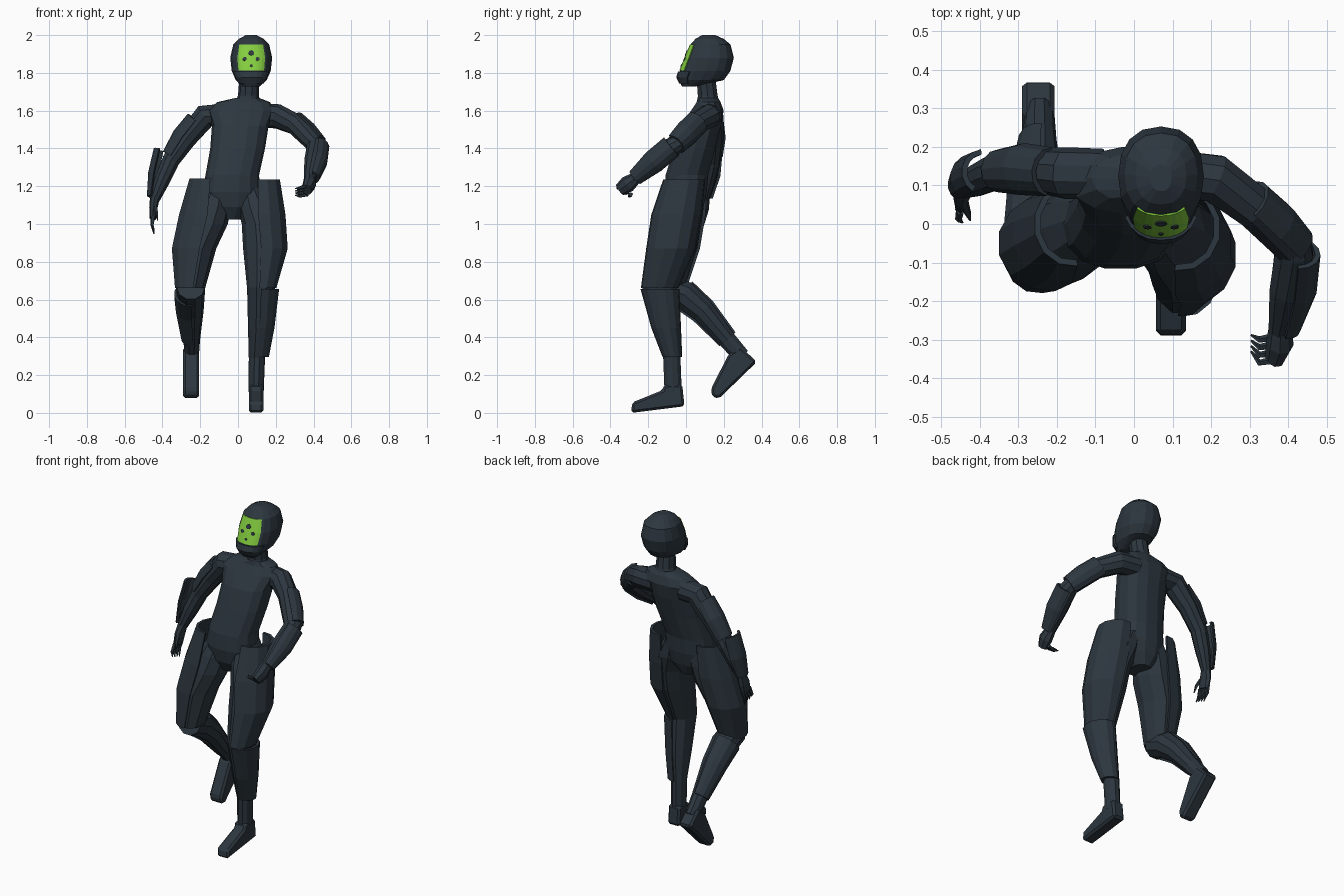
import bpy, bmesh, math
from mathutils import Vector, Matrix


def mat(name, col):
    m = bpy.data.materials.new(name)
    m.diffuse_color = (*col, 1)
    return m


DARK = mat("dark slate suit", (0.026, 0.038, 0.050))
GREEN = mat("lime visor", (0.23, 0.61, 0.05))


def finish(name, bm, m):
    bmesh.ops.recalc_face_normals(bm, faces=bm.faces)
    me = bpy.data.meshes.new(name)
    bm.to_mesh(me)
    bm.free()
    me.materials.append(m)
    ob = bpy.data.objects.new(name, me)
    bpy.context.collection.objects.link(ob)
    return ob


def loft(name, rings, out=(1, 0, 0), n=10, arc=None, thick=0.016, p=2.0, flat=False, m=DARK):
    """Skin through rings (x, y, z, radius outward, radius sideways).
    With arc (half angle in degrees) it makes a shell facing outward."""
    def pt(a, ru, rv):
        c, s = math.cos(a), math.sin(a)
        return (ru * math.copysign(abs(c) ** (2 / p), c), rv * math.copysign(abs(s) ** (2 / p), s))
    P = [Vector(r[:3]) for r in rings]
    bm = bmesh.new()
    loops = []
    for i, r in enumerate(rings):
        t = Vector((0, 0, 1)) if flat else P[min(i + 1, len(P) - 1)] - P[max(i - 1, 0)]
        t.normalize()
        u = Vector(out)
        u = (u - t * u.dot(t)).normalized()
        v = t.cross(u)
        ru, rv = r[3], r[-1]
        if arc:
            A = [math.radians(-arc + 2 * arc * k / n) for k in range(n + 1)]
            sec = [pt(a, ru, rv) for a in A] + [pt(a, ru - thick, rv - thick) for a in reversed(A)]
        else:
            sec = [pt(2 * math.pi * k / n, ru, rv) for k in range(n)]
        loops.append([bm.verts.new(P[i] + u * a + v * b) for a, b in sec])
    k = len(loops[0])
    for a, b in zip(loops, loops[1:]):
        for j in range(k):
            bm.faces.new((a[j], a[(j + 1) % k], b[(j + 1) % k], b[j]))
    bm.faces.new(loops[0])
    bm.faces.new(loops[-1])
    return finish(name, bm, m)


def foot(name, prof, x, w):
    """Side outline (y, z) extruded across x, with bevelled edges."""
    bm = bmesh.new()
    f = bm.faces.new([bm.verts.new((x - w, y, z)) for y, z in prof])
    g = bmesh.ops.extrude_face_region(bm, geom=[f])["geom"]
    bmesh.ops.translate(bm, vec=(2 * w, 0, 0), verts=[e for e in g if isinstance(e, bmesh.types.BMVert)])
    bmesh.ops.recalc_face_normals(bm, faces=bm.faces)
    bmesh.ops.bevel(bm, geom=bm.edges[:], offset=0.012, segments=1, affect='EDGES')
    finish(name, bm, DARK)


# torso and neck
loft("torso", [(-.035, 0, 1.025, .05, .07), (-.035, -.005, 1.09, .13, .1), (-.035, -.003, 1.17, .15, .115),
               (-.03, .005, 1.26, .142, .115),
               (-.002, .045, 1.4, .145, .112), (.012, .08, 1.52, .15, .108), (.015, .113, 1.6, .18, .088),
               (.03, .12, 1.645, .14, .065), (.05, .115, 1.668, .06, .055)], n=14, p=2.3, flat=True)
loft("neck", [(.05, .12, 1.62, .075, .065), (.055, .115, 1.68, .055, .055), (.06, .105, 1.78, .052, .052)], flat=True)

# helmet: front y, back y and half width per height
HX = .07
FRONT = (0, -1, 0)


def head_ring(z, y0, y1, w, d=0.0):
    return (HX, (y0 + y1) / 2, z, (y1 - y0) / 2 + d, w + d)


loft("helmet", [head_ring(1.728, -.02, .05, .045), head_ring(1.762, -.042, .2, .082),
                head_ring(1.81, -.032, .235, .103), head_ring(1.88, -.006, .253, .111),
                head_ring(1.95, .024, .236, .095), head_ring(1.98, .05, .2, .066),
                head_ring(2.0, .085, .155, .028)], FRONT, n=16, p=2.3, flat=True)
loft("visor", [head_ring(1.812, -.032, .235, .103, .003), head_ring(1.88, -.006, .253, .111, .003),
               head_ring(1.95, .024, .236, .095, .003)], FRONT, n=8, arc=37, thick=.006, p=2.3, flat=True, m=GREEN)
loft("chin_guard", [head_ring(1.745, -.03, .15, .07, .006), head_ring(1.775, -.046, .2, .088, .006),
                    head_ring(1.808, -.036, .225, .1, .006)], FRONT, n=8, arc=60, thick=.02, p=2.4, flat=True)

# small vent dots on the visor
for dx, z, r in ((0, 1.905, .015), (-.034, 1.873, .011), (.034, 1.873, .011), (0, 1.838, .007)):
    bm = bmesh.new()
    y = -.007 + (z - 1.88) * .4 + abs(dx) * .12
    M = Matrix.Translation((HX + dx, y, z)) @ Matrix.Rotation(math.radians(68), 4, 'X')
    bmesh.ops.create_cone(bm, cap_ends=True, segments=8, radius1=r, radius2=r, depth=.009, matrix=M)
    finish("visor_dot", bm, DARK)

# standing leg (+x)
loft("standing_thigh", [(.06, .01, 1.2, .06, .085), (.09, -.02, 1.1, .095, .115), (.125, -.055, 1.0, .105, .125),
                        (.135, -.085, .87, .108, .124), (.122, -.14, .66, .074, .095)], flat=True)
loft("standing_thigh_plate", [(.12, -.01, 1.235, .105, .112), (.125, -.05, 1.05, .13, .135),
                              (.14, -.08, .87, .127, .132), (.125, -.14, .66, .08, .1)], arc=98, n=7, flat=True)
loft("standing_calf", [(.122, -.14, .665, .074, .096), (.115, -.105, .45, .062, .075),
                       (.1, -.075, .29, .043, .048), (.096, -.068, .11, .04, .048)], flat=True)
loft("standing_calf_plate", [(.13, -.138, .655, .09, .103), (.12, -.105, .45, .075, .079),
                             (.105, -.072, .295, .06, .052)], arc=95, n=7, flat=True)
foot("standing_foot", [(-.29, 0), (-.285, .055), (-.125, .12), (-.115, .15), (-.02, .15), (-.008, .035)], .096, .039)

# raised leg (-x)
OUT = (-1, 0, 0)
loft("raised_thigh", [(-.11, .01, 1.2, .065, .085), (-.135, -.01, 1.1, .1, .11), (-.167, -.03, 1.0, .113, .118),
                      (-.222, -.055, .87, .107, .116), (-.25, -.09, .66, .076, .085)], OUT, flat=True)
loft("raised_thigh_plate", [(-.16, 0, 1.24, .1, .11), (-.18, -.025, 1.05, .136, .13),
                            (-.222, -.05, .87, .132, .125), (-.25, -.088, .66, .086, .092)],
     OUT, arc=98, n=7, flat=True)
loft("raised_calf", [(-.25, -.11, .665, .075, .07), (-.25, -.01, .625, .074, .078), (-.25, .09, .54, .068, .065),
                     (-.245, .22, .385, .044, .05), (-.245, .295, .30, .038, .045)], OUT)
loft("raised_calf_plate", [(-.25, -.02, .63, .09, .085), (-.25, .09, .54, .08, .074), (-.245, .22, .39, .055, .056)],
     OUT, arc=95, n=7)
foot("raised_foot", [(.225, .31), (.29, .35), (.375, .27), (.175, .076), (.14, .085), (.132, .125)], -.248, .042)


def hand(name, palm, out, fingers):
    loft(name + "_palm", palm, out, n=8)
    for f in fingers:
        loft(name + "_finger", [(*c, r) for c, r in zip(f, (.012, .009, .003))], (0.3, 0.2, 1), n=5)


# bent arm (+x)
loft("bent_upper_arm", [(.1, .13, 1.575, .065), (.21, .118, 1.57, .065), (.31, .045, 1.525, .058),
                        (.41, -.06, 1.42, .048)], (0, 0, 1))
loft("bent_upper_arm_plate", [(.295, .055, 1.535, .068), (.36, -.005, 1.475, .07), (.415, -.06, 1.42, .06)],
     (.8, .6, .2), arc=85, n=6, thick=.014)
loft("bent_forearm", [(.41, -.035, 1.435, .046), (.415, -.07, 1.41, .052), (.4, -.17, 1.33, .05),
                      (.378, -.28, 1.235, .03)], (0, 0, 1))
loft("bent_forearm_plate", [(.42, -.075, 1.41, .064), (.41, -.17, 1.33, .064), (.388, -.27, 1.245, .044)],
     (1, 0, .1), arc=80, n=6, thick=.014)
hand("bent_hand", [(.38, -.265, 1.245, .03, .032), (.378, -.31, 1.21, .036, .045), (.365, -.35, 1.18, .026, .034)],
     (1, 0, 0), [((.37, -.352 + .02 * k, 1.205 - .016 * k), (.325, -.36 + .02 * k, 1.19 - .014 * k),
                  (.303, -.33 + .014 * k, 1.188 - .012 * k)) for k in range(4)])

# hanging arm (-x)
loft("hanging_upper_arm", [(-.08, .13, 1.575, .065), (-.175, .132, 1.57, .067), (-.275, .142, 1.45, .056),
                           (-.36, .135, 1.33, .048)], (0, 1, 0))
loft("hanging_upper_arm_plate", [(-.215, .135, 1.545, .064), (-.285, .142, 1.455, .068), (-.35, .138, 1.355, .056)],
     (-1, .1, .6), arc=85, n=6, thick=.014)
loft("hanging_forearm", [(-.345, .137, 1.36, .046), (-.362, .133, 1.32, .048), (-.402, .115, 1.23, .043),
                         (-.442, .095, 1.13, .029)], (0, 1, 0))
loft("hanging_forearm_plate", [(-.388, .135, 1.39, .06), (-.415, .12, 1.26, .063), (-.442, .1, 1.14, .042)],
     (-1, .2, 0), arc=70, n=6, thick=.014)
hand("hanging_hand", [(-.44, .097, 1.14, .026, .03), (-.448, .08, 1.085, .022, .042), (-.45, .065, 1.03, .018, .04)],
     (1, 0, 0), [((-.45, .1 - .022 * k, 1.04), (-.455, .088 - .025 * k, .995), (-.445, .07 - .022 * k, .948 + .008 * k))
                 for k in range(4)] + [((-.44, .055, 1.09), (-.43, .025, 1.06), (-.425, .01, 1.02))])
